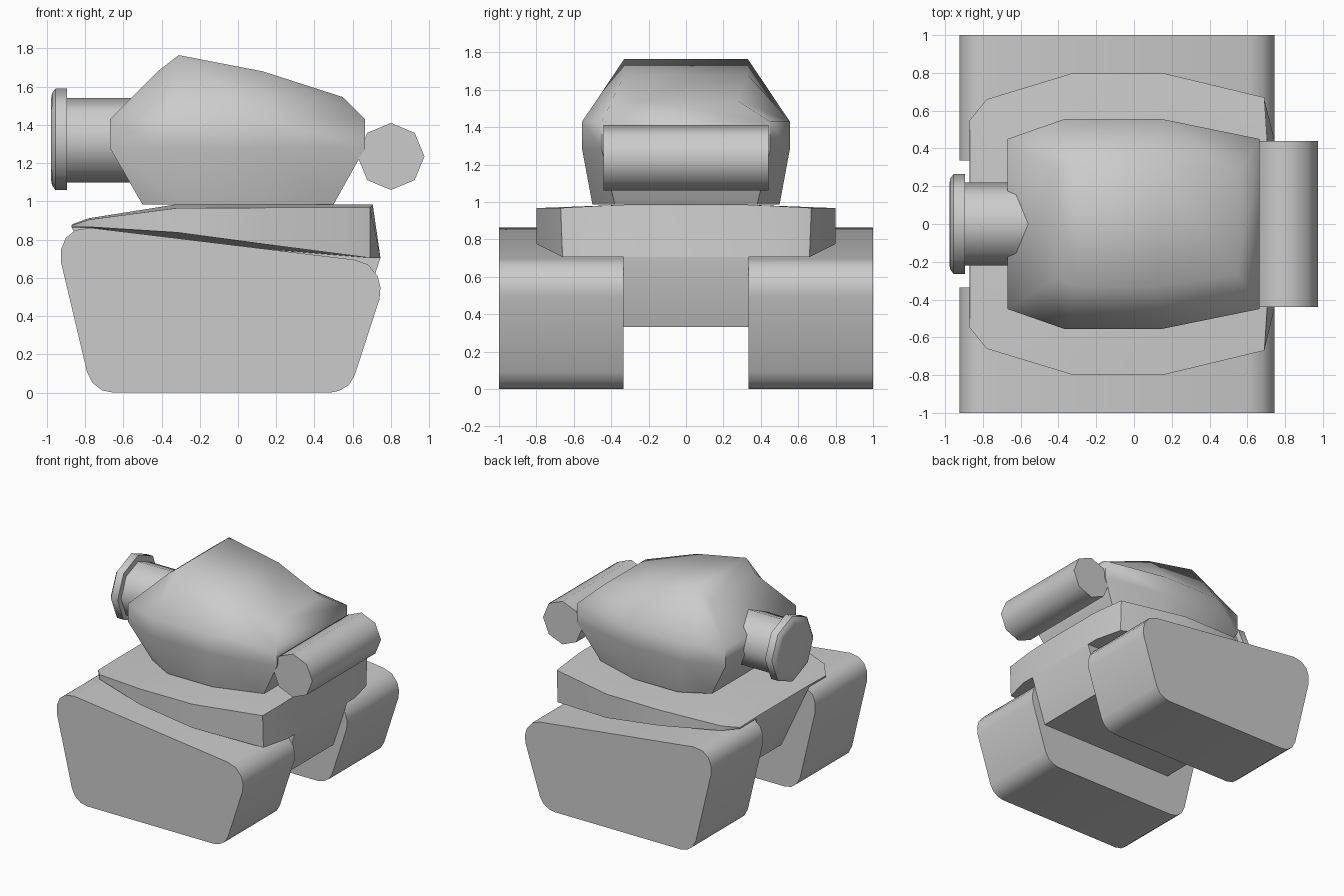
import bpy, bmesh, math

if "Cube" in bpy.data.objects:
    bpy.data.objects.remove(bpy.data.objects["Cube"])


def finish(name, bm, angle):
    bmesh.ops.recalc_face_normals(bm, faces=bm.faces)
    me = bpy.data.meshes.new(name)
    bm.to_mesh(me)
    bm.free()
    ob = bpy.data.objects.new(name, me)
    bpy.context.collection.objects.link(ob)
    bpy.ops.object.select_all(action='DESELECT')
    ob.select_set(True)
    bpy.context.view_layer.objects.active = ob
    bpy.ops.object.shade_smooth_by_angle(angle=math.radians(angle))
    return ob


def loft(name, halves, angle):
    """Stack half outlines (running -x to +x), mirrored over y, with strip caps."""
    bm = bmesh.new()
    n = len(halves[0])
    rings = []
    for half in halves:
        loop = list(half) + [(x, -y, z) for x, y, z in reversed(half)]
        rings.append([bm.verts.new(p) for p in loop])
    for a, b in zip(rings, rings[1:]):
        for i in range(2 * n):
            j = (i + 1) % (2 * n)
            bm.faces.new((a[i], a[j], b[j], b[i]))
    for r in (rings[0], rings[-1]):
        for i in range(n - 1):
            bm.faces.new((r[i], r[i + 1], r[-2 - i], r[-1 - i]))
    return finish(name, bm, angle)


def prism(name, profile, y0, y1, angle):
    """Extrude an xz profile along y."""
    bm = bmesh.new()
    a = [bm.verts.new((x, y0, z)) for x, z in profile]
    b = [bm.verts.new((x, y1, z)) for x, z in profile]
    bm.faces.new(a)
    bm.faces.new(b)
    for i in range(len(a)):
        j = (i + 1) % len(a)
        bm.faces.new((a[i], a[j], b[j], b[i]))
    return finish(name, bm, angle)


def lathe_x(name, profile, z, sides, angle):
    """Revolve (x, radius) points around a lengthwise axis at height z."""
    bm = bmesh.new()
    rings = []
    for x, r in profile:
        rings.append([bm.verts.new((x, r * math.sin(t), z + r * math.cos(t)))
                      for t in (2 * math.pi * i / sides for i in range(sides))])
    for a, b in zip(rings, rings[1:]):
        for i in range(sides):
            j = (i + 1) % sides
            bm.faces.new((a[i], a[j], b[j], b[i]))
    bm.faces.new(rings[0])
    bm.faces.new(rings[-1])
    return finish(name, bm, angle)


# Track blocks on both sides
track = [(-.925, .68), (-.925, .75), (-.90, .81), (-.85, .85), (-.77, .862),
         (.61, .695), (.68, .67), (.73, .61), (.745, .55), (.74, .49),
         (.61, .09), (.58, .04), (.53, .01), (.48, 0),
         (-.65, 0), (-.71, .012), (-.76, .05), (-.79, .11)]
prism("left_track", track, -1, -.335, 50)
prism("right_track", track, .335, 1, 50)

# Hull: narrow belly, flared sides, gently sloped deck
xs = (-.87, -.78, -.32, .15, .69, .745)
belly = [(x, .335, .33) for x in (-.62, -.56, -.25, .12, .57, .62)]
neck = [(x, .335, z) for x, z in zip(xs, (.865, .86, .80, .75, .705, .745 - .04))]
flare = [(x, y, z) for x, y, z in zip(xs, (.55, .66, .8, .8, .66, .44),
                                      (.865, .867, .838, .775, .705, .705))]
rim = [(-.87, .55, .875), (-.78, .66, .905), (-.32, .8, .965),
       (.15, .8, .967), (.69, .67, .968), (.705, .44, .98)]
deck = [(x, .33, z) for x, z in zip((-.868, -.78, -.32, .15, .69, .708),
                                    (.88, .912, .985, .985, .985, .985))]
loft("hull", [belly, neck, flare, rim, deck], 40)

# Turret
plan = [(-.67, .45), (-.37, .555), (.15, .555), (.665, .45)]
base = [(-.5, .38, .985), (-.28, .5, .985), (.12, .5, .985), (.5, .38, .985)]
roof = [(-.42, .29, 1.68), (-.31, .33, 1.765), (.13, .33, 1.68), (.55, .27, 1.545)]
loft("turret", [base, [(x, y, 1.28) for x, y in plan],
                [(x, y, 1.43) for x, y in plan], roof], 50)

# Short gun barrel and muzzle ring
lathe_x("gun_barrel", [(-.9, .22), (-.45, .22)], 1.32, 8, 50)
lathe_x("muzzle_ring", [(-.978, .21), (-.973, .24), (-.955, .265), (-.895, .265)], 1.325, 8, 50)

# Rear cross drum
drum = [(.8 + .175 * math.cos(math.pi * i / 4), 1.235 + .175 * math.sin(math.pi * i / 4))
        for i in range(8)]
prism("rear_drum", drum, -.44, .44, 50)
